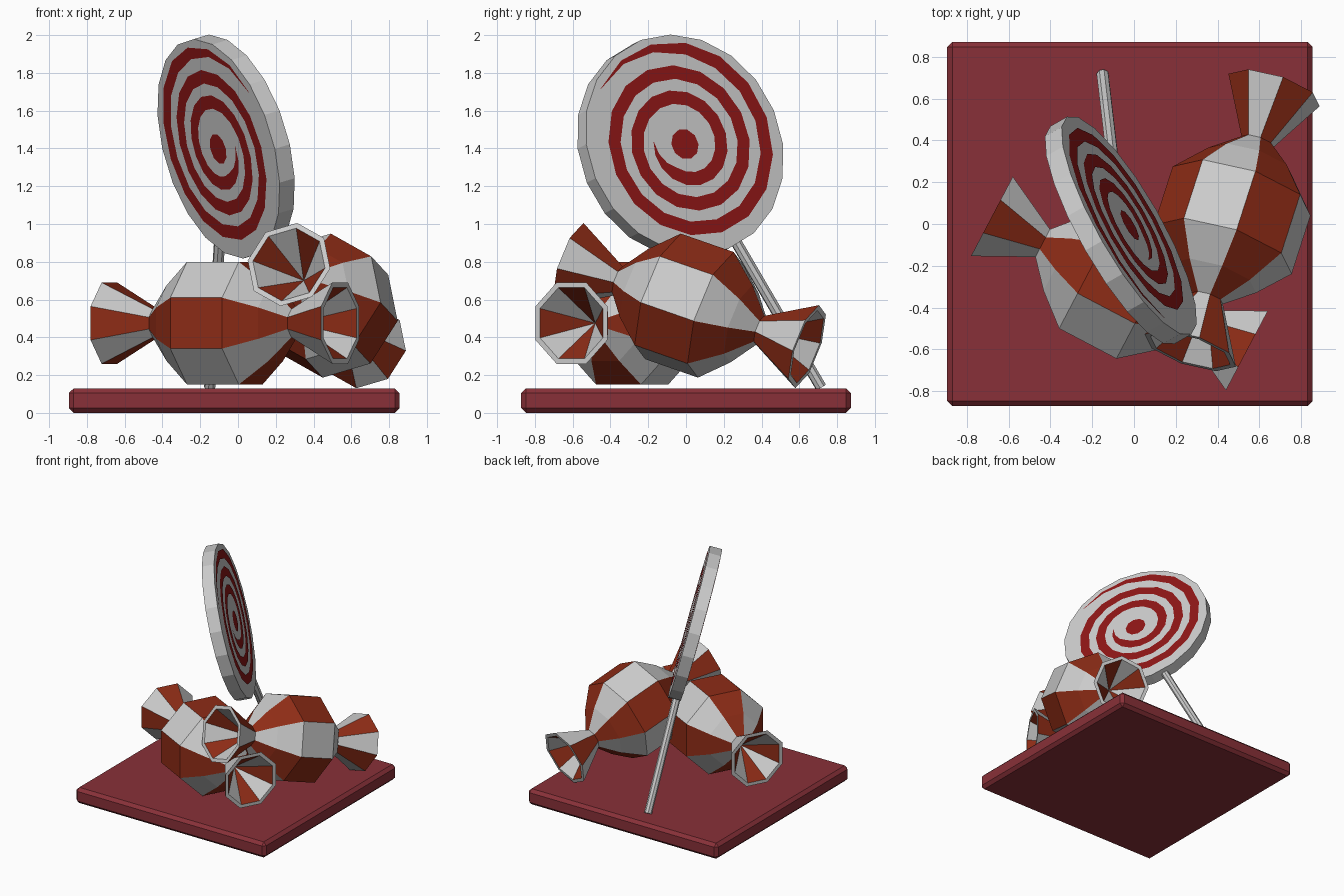
import bpy, bmesh
from math import cos, sin, pi, radians
from mathutils import Vector, Matrix

if "Cube" in bpy.data.objects:
    bpy.data.objects.remove(bpy.data.objects["Cube"])


def material(name, rgb):
    m = bpy.data.materials.new(name)
    m.diffuse_color = (*rgb, 1)
    m.use_nodes = True
    m.node_tree.nodes["Principled BSDF"].inputs["Base Color"].default_value = m.diffuse_color
    return m


WHITE = material("white_sugar", (0.8, 0.8, 0.8))
WRAP_RED = material("wrapper_red", (0.27, 0.025, 0.008))
SWIRL_RED = material("swirl_red", (0.27, 0.008, 0.008))
BASE_RED = material("base_red", (0.25, 0.03, 0.04))


def finish(name, bm, mats, matrix, normals=True):
    if normals:
        bmesh.ops.recalc_face_normals(bm, faces=bm.faces)
    me = bpy.data.meshes.new(name)
    bm.to_mesh(me)
    bm.free()
    for m in mats:
        me.materials.append(m)
    ob = bpy.data.objects.new(name, me)
    ob.matrix_world = matrix
    bpy.context.collection.objects.link(ob)
    return ob


def frame(origin, z_axis, x_axis):
    z = Vector(z_axis).normalized()
    x = Vector(x_axis)
    x = (x - z * x.dot(z)).normalized()
    y = z.cross(x)
    m = Matrix((x, y, z)).transposed().to_4x4()
    m.translation = Vector(origin)
    return m


# Base slab with chamfered edges
bm = bmesh.new()
bmesh.ops.create_cube(bm, size=1)
bmesh.ops.scale(bm, vec=(1.75, 1.745, 0.13), verts=bm.verts)
bmesh.ops.bevel(bm, geom=bm.edges[:], offset=0.025, segments=1, affect='EDGES')
finish("base", bm, [BASE_RED], Matrix.Translation((-0.02, 0, 0.065)))

# Wrapped candy: striped octagonal lathe with hollow twisted ends
HALF = [(0.155, 0.325), (0.305, 0.2), (0.415, 0.075), (0.69, 0.215), (0.69, 0.188)]
APEX = 0.42


def candy(name, centre, axis, red_side):
    bm = bmesh.new()
    profile = [(-t, a) for t, a in reversed(HALF)] + HALF
    rings = []
    for t, a in profile:
        r = a / cos(pi / 8)
        rings.append([bm.verts.new((r * cos((k - 0.5) * pi / 4),
                                    r * sin((k - 0.5) * pi / 4), t)) for k in range(8)])
    last = len(rings) - 2
    for i in range(len(rings) - 1):
        for k in range(8):
            j = (k + 1) % 8
            f = bm.faces.new((rings[i][k], rings[i][j], rings[i + 1][j], rings[i + 1][k]))
            f.material_index = 0 if i in (0, last) else (k + 1) % 2
    for ring, z in ((rings[0], -APEX), (rings[-1], APEX)):
        tip = bm.verts.new((0, 0, z))
        for k in range(8):
            f = bm.faces.new((ring[k], ring[(k + 1) % 8], tip))
            f.material_index = (k + 1) % 2
    finish(name, bm, [WHITE, WRAP_RED], frame(centre, axis, red_side))


candy("left_candy", (-0.07, -0.285, 0.475), (0.885, -0.466, 0), (0, 0, 1))
candy("right_candy", (0.47, 0.018, 0.568), (0.41, 1.275, -0.445), (0.537, 0.121, 0.843))

# Lollipop disc
CENTRE = Vector((-0.063, -0.03, 1.41))
THICK = 0.095
NORMAL = Vector((0.84, 0.48, 0.25))
DISC = frame(CENTRE, NORMAL, (-0.48, 0.84, 0))
bm = bmesh.new()
bmesh.ops.create_cone(bm, cap_ends=True, segments=20, radius1=0.6, radius2=0.6, depth=THICK)
finish("lollipop_disc", bm, [WHITE], DISC)

# Spiral inlay and centre dot on both faces
TURNS, STEPS = 2.92, 48
bm = bmesh.new()
for side in (1, -1):
    z = side * (THICK / 2 + 0.003)
    faces, prev = [], None
    for i in range(STEPS + 1):
        t = TURNS * i / STEPS
        outer = min(0.19 + 0.137 * t, 0.56)
        width = 0.074 * min(1, t / 0.2 + 0.03, (TURNS - t) / 0.22 + 0.03)
        ang = radians(176) + 2 * pi * t
        pair = [bm.verts.new((r * cos(ang), r * sin(ang), z)) for r in (outer - width, outer)]
        if prev:
            faces.append(bm.faces.new((prev[0], prev[1], pair[1], pair[0])))
        prev = pair
    faces.append(bm.faces.new([bm.verts.new((0.083 * cos(k * pi / 5), 0.083 * sin(k * pi / 5), z))
                               for k in range(10)]))
    for f in faces:
        f.normal_update()
        if f.normal.z * side < 0:
            f.normal_flip()
finish("lollipop_swirl", bm, [SWIRL_RED], DISC, normals=False)

# Lollipop stick, running from the base into the disc
foot = Vector((-0.15, 0.715, 0.135))
up = CENTRE - foot
start, end = foot, foot + up * 0.7
bm = bmesh.new()
bmesh.ops.create_cone(bm, cap_ends=True, segments=8, radius1=0.03, radius2=0.03,
                      depth=(end - start).length)
finish("lollipop_stick", bm, [WHITE], frame((start + end) / 2, up, NORMAL))
